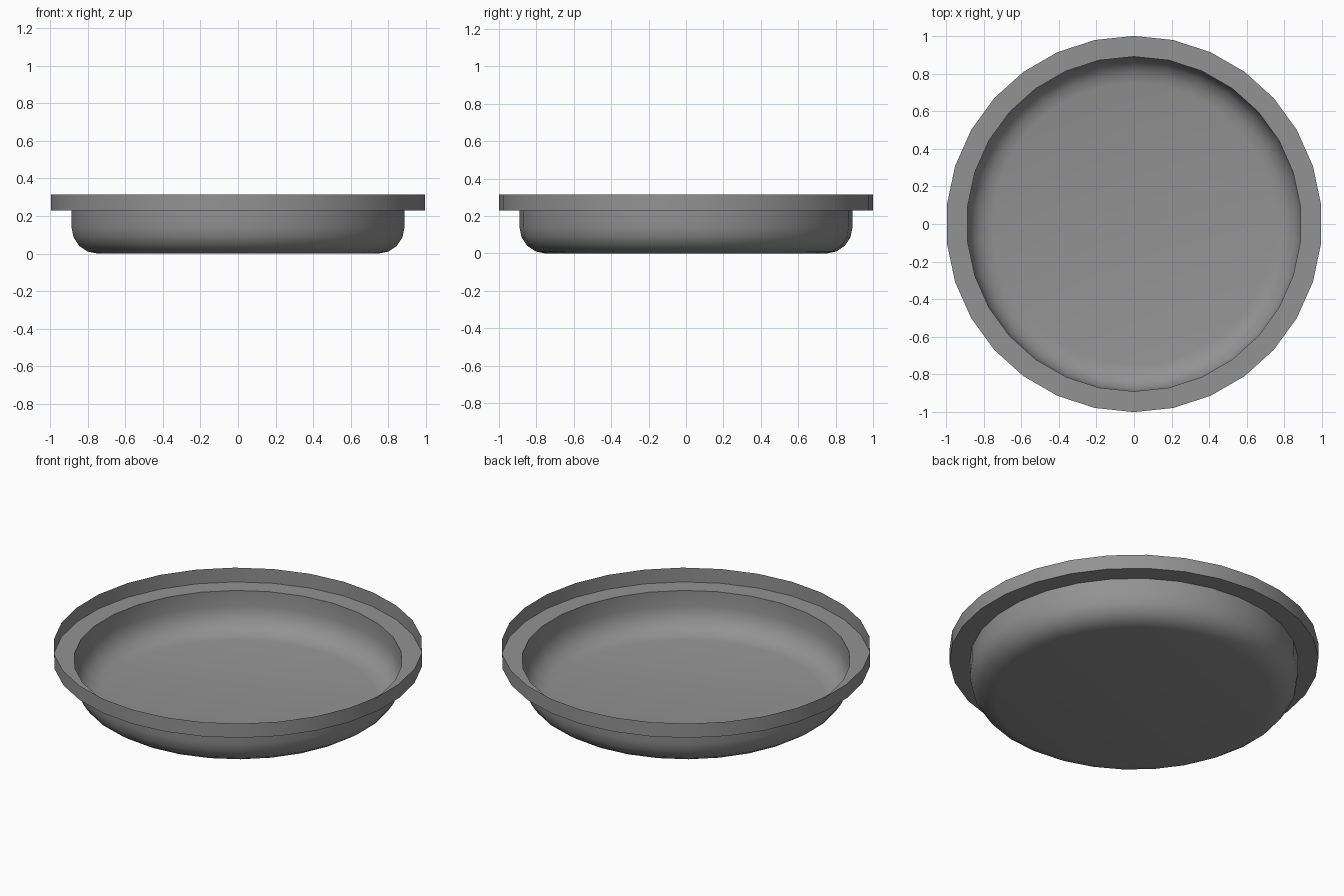
import bpy, bmesh
from math import sin, cos, pi, radians

if "Cube" in bpy.data.objects:
    bpy.data.objects.remove(bpy.data.objects["Cube"])

SIDES = 30
BOWL_R, RIM_R = 0.89, 1.0
LEDGE_Z, TOP_Z = 0.23, 0.315
FILLET = 0.14

# thin-sheet profile: floor edge, rounded corner, wall, ledge, upright rim
profile = [(BOWL_R - FILLET + FILLET * sin(a), FILLET - FILLET * cos(a))
           for a in (radians(22.5 * i) for i in range(5))]
profile += [(BOWL_R, LEDGE_Z), (RIM_R, LEDGE_Z), (RIM_R, TOP_Z)]

bm = bmesh.new()
rings = [[bm.verts.new((r * sin(2 * pi * i / SIDES), r * cos(2 * pi * i / SIDES), z))
          for i in range(SIDES)] for r, z in profile]

# flat floor
bm.faces.new(rings[0])

# bands between neighbouring rings
for lo, hi in zip(rings, rings[1:]):
    for i in range(SIDES):
        j = (i + 1) % SIDES
        bm.faces.new((lo[j], lo[i], hi[i], hi[j]))
bmesh.ops.recalc_face_normals(bm, faces=bm.faces)

# floor faces down so the outside of the dish is the front side
bm.normal_update()
if min(bm.faces, key=lambda f: f.calc_center_median().z).normal.z > 0:
    bmesh.ops.reverse_faces(bm, faces=bm.faces)

mesh = bpy.data.meshes.new("shallow_dish")
bm.to_mesh(mesh)
bm.free()
dish = bpy.data.objects.new("shallow_dish", mesh)
bpy.context.collection.objects.link(dish)

# dark grey finish
dark = bpy.data.materials.new("dark_grey")
dark.diffuse_color = (0.29, 0.29, 0.29, 1)
dark.use_nodes = True
dark.node_tree.nodes["Principled BSDF"].inputs["Base Color"].default_value = dark.diffuse_color
mesh.materials.append(dark)

bpy.context.view_layer.objects.active = dish
dish.select_set(True)
bpy.ops.object.shade_smooth_by_angle(angle=radians(35))
